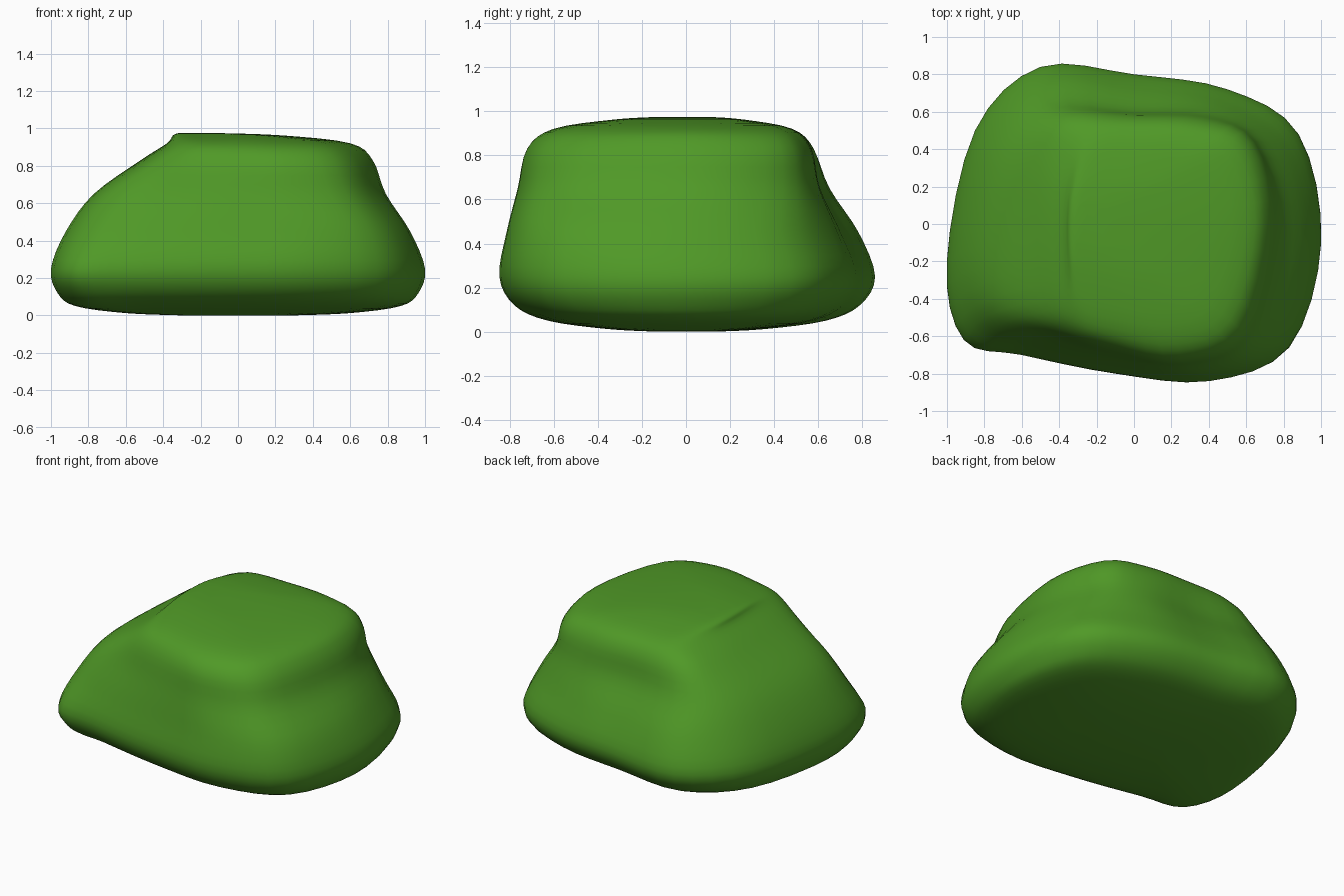
import bpy, bmesh
from mathutils import Vector

if "Cube" in bpy.data.objects:
    bpy.data.objects.remove(bpy.data.objects["Cube"])


def catmull(p0, p1, p2, p3, t):
    return 0.5 * (2 * p1 + (p2 - p0) * t + (2 * p0 - 5 * p1 + 4 * p2 - p3) * t * t
                  + (3 * p1 - p0 - 3 * p2 + p3) * t ** 3)


def smooth(pts, steps, closed):
    n = len(pts)
    at = (lambda i: pts[i % n]) if closed else (lambda i: pts[max(0, min(n - 1, i))])
    out = [catmull(at(i - 1), at(i), at(i + 1), at(i + 2), k / steps)
           for i in range(n if closed else n - 1) for k in range(steps)]
    return out if closed else out + [pts[-1]]


def ring(z, pairs):
    return [Vector((x, y, z)) for x, y in pairs]


def scaled(src, z, sx, sy, cx=0.0):
    return [Vector((cx + (p.x - cx) * sx, p.y * sy, z)) for p in src]


# Cross-sections, running left, front, right, back
base = ring(0.25, [(-1, -.2), (-.91, -.62), (-.6, -.7), (-.1, -.8), (.4, -.84), (.83, -.66),
                   (1, -.1), (.88, .48), (.5, .72), (0, .8), (-.5, .84), (-.85, .5)])
waist = ring(0.45, [(-.92, -.15), (-.84, -.53), (-.55, -.65), (-.1, -.76), (.4, -.81), (.78, -.64),
                    (.92, -.1), (.8, .43), (.45, .66), (0, .72), (-.47, .77), (-.79, .46)])
neck = ring(0.65, [(-.77, -.1), (-.71, -.46), (-.45, -.6), (-.1, -.71), (.3, -.76), (.65, -.6),
                   (.79, 0), (.67, .44), (.4, .59), (0, .61), (-.45, .64), (-.68, .4)])
shoulder = ring(0.83, [(-.52, 0), (-.48, -.4), (-.35, -.57), (-.1, -.66), (.25, -.72), (.58, -.57),
                       (.72, 0), (.62, .43), (.35, .55), (0, .57), (-.36, .56), (-.49, .35)])
crown = ring(0.92, [(-.38, 0), (-.36, -.35), (-.28, -.5), (-.1, -.56), (.2, -.6), (.47, -.48),
                    (.6, 0), (.5, .36), (.28, .46), (0, .48), (-.25, .46), (-.35, .28)])

# Rounded underside, body and gently domed top
rings = [scaled(base, 0.0, .3, .15), scaled(base, .012, .6, .42), scaled(base, .05, .87, .74),
         scaled(base, .12, .965, .92), base, waist, neck, shoulder, crown,
         scaled(crown, .962, .6, .55, -.3), scaled(crown, .975, .2, .2, -.3)]
rings = [smooth(r, 4, True) for r in rings]
columns = [smooth(list(c), 4, False) for c in zip(*rings)]

# Loft the columns into one closed skin
bm = bmesh.new()
grid = [[bm.verts.new(p) for p in c] for c in columns]
n = len(grid)
for i in range(n):
    a, b = grid[i], grid[(i + 1) % n]
    for j in range(len(a) - 1):
        bm.faces.new((a[j], b[j], b[j + 1], a[j + 1]))
bm.faces.new([c[0] for c in reversed(grid)])
bm.faces.new([c[-1] for c in grid])
bmesh.ops.recalc_face_normals(bm, faces=bm.faces)
lowest = min(v.co.z for v in bm.verts)
for v in bm.verts:
    v.co.z -= lowest
for f in bm.faces:
    f.smooth = True
mesh = bpy.data.meshes.new("mossy_rock")
bm.to_mesh(mesh)
bm.free()
rock = bpy.data.objects.new("mossy_rock", mesh)
bpy.context.collection.objects.link(rock)

mat = bpy.data.materials.new("moss_green")
mat.diffuse_color = (0.08, 0.32, 0.02, 1)
mat.use_nodes = True
mat.node_tree.nodes["Principled BSDF"].inputs["Base Color"].default_value = mat.diffuse_color
mesh.materials.append(mat)
